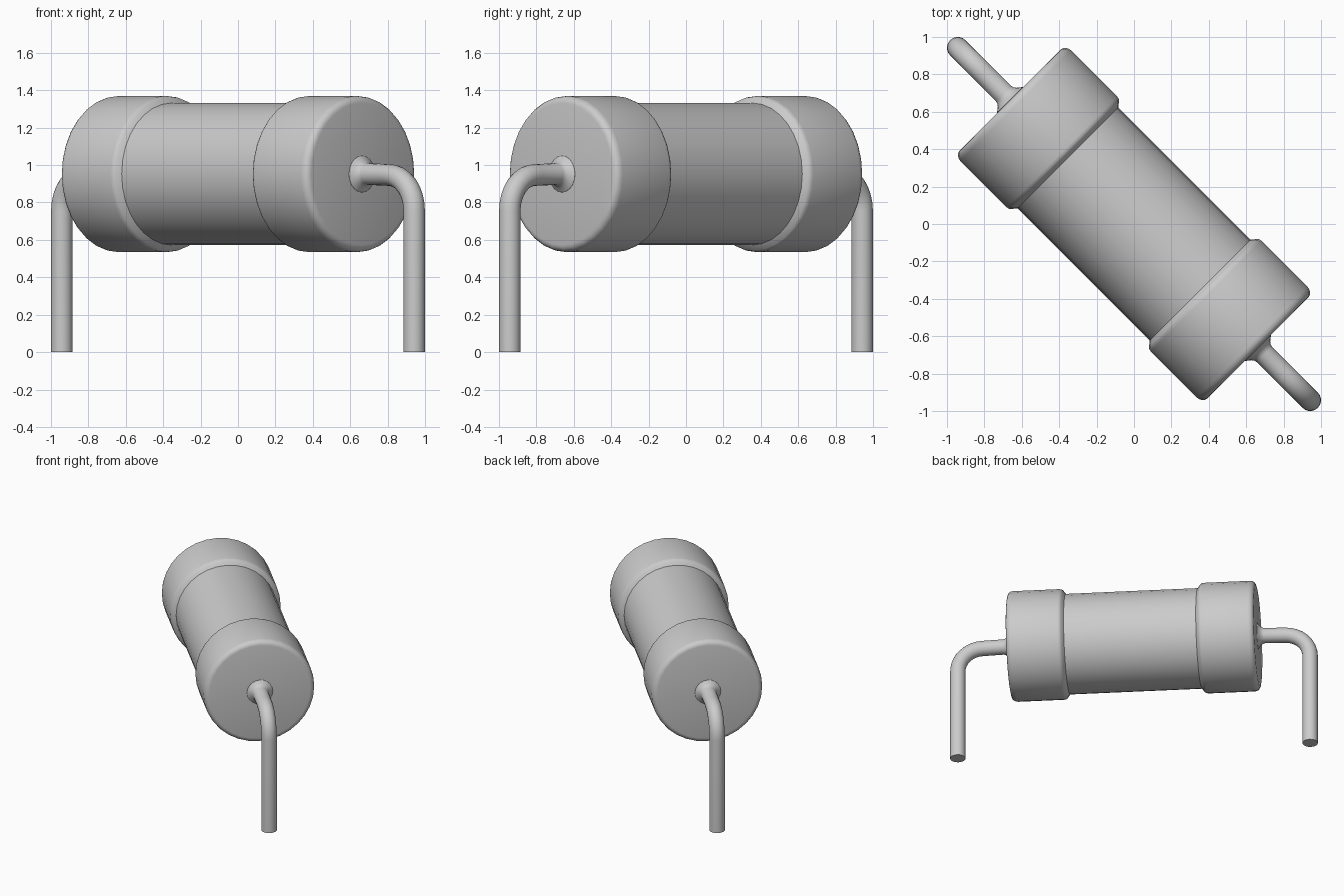
import bpy
import bmesh
from math import sin, cos, pi, radians

cube = bpy.data.objects.get("Cube")
if cube:
    bpy.data.objects.remove(cube)

AXIS_Z = 0.952      # height of the body axis
WIRE_R = 0.058
BEND_R = 0.19
LEG_X = 1.332       # distance of the vertical wire from the centre

grey = bpy.data.materials.new("plain_grey")
grey.use_nodes = True
colour = (0.6, 0.6, 0.6, 1)
grey.diffuse_color = colour
grey.node_tree.nodes["Principled BSDF"].inputs["Base Color"].default_value = colour


def sweep(name, stations, sides, turn):
    """Skin rings given as (x, z, downward pitch, radius) and turn about z."""
    bm = bmesh.new()
    rings = []
    for x, z, pitch, r in stations:
        ring = []
        for i in range(sides):
            a = 2 * pi * i / sides
            side, up = r * cos(a), r * sin(a)
            ring.append(bm.verts.new((x + up * sin(pitch), side, z + up * cos(pitch))))
        rings.append(ring)
    for a, b in zip(rings, rings[1:]):
        for i in range(sides):
            j = (i + 1) % sides
            bm.faces.new((a[i], a[j], b[j], b[i]))
    bm.faces.new(rings[0])
    bm.faces.new(rings[-1])
    bmesh.ops.recalc_face_normals(bm, faces=bm.faces)
    mesh = bpy.data.meshes.new(name)
    bm.to_mesh(mesh)
    bm.free()
    mesh.materials.append(grey)
    obj = bpy.data.objects.new(name, mesh)
    obj.rotation_euler.z = turn
    bpy.context.collection.objects.link(obj)
    bpy.ops.object.select_all(action="DESELECT")
    obj.select_set(True)
    bpy.context.view_layer.objects.active = obj
    bpy.ops.object.shade_smooth_by_angle(angle=radians(40))
    return obj


def lathe(profile):
    return [(x, AXIS_Z, 0, r) for x, r in profile]


# Central barrel
sweep("barrel", lathe([(-0.6, 0.38), (0.6, 0.38)]), 32, radians(-45))

# End cap: rounded inner shoulder, straight wall, rounded outer rim
cap = lathe([(0.495, 0.37), (0.5, 0.381), (0.508, 0.39), (0.519, 0.407),
             (0.53, 0.415), (0.545, 0.418), (0.895, 0.418), (0.912, 0.415),
             (0.926, 0.406), (0.934, 0.394), (0.937, 0.38)])

# Wire: flared collar at the cap, quarter bend, vertical leg
wire = lathe([(0.92, 0.1), (0.938, 0.098), (0.947, 0.086), (0.958, 0.072),
              (0.972, 0.062), (0.985, WIRE_R)])
for step in range(9):
    a = step / 8 * pi / 2
    wire.append((LEG_X - BEND_R + BEND_R * sin(a),
                 AXIS_Z - 0.005 - BEND_R * (1 - cos(a)), a, WIRE_R))
wire.append((LEG_X, 0, pi / 2, WIRE_R))

for label, turn in (("front", -45), ("back", 135)):
    sweep(label + "_cap", cap, 32, radians(turn))
    sweep(label + "_wire", wire, 20, radians(turn))
